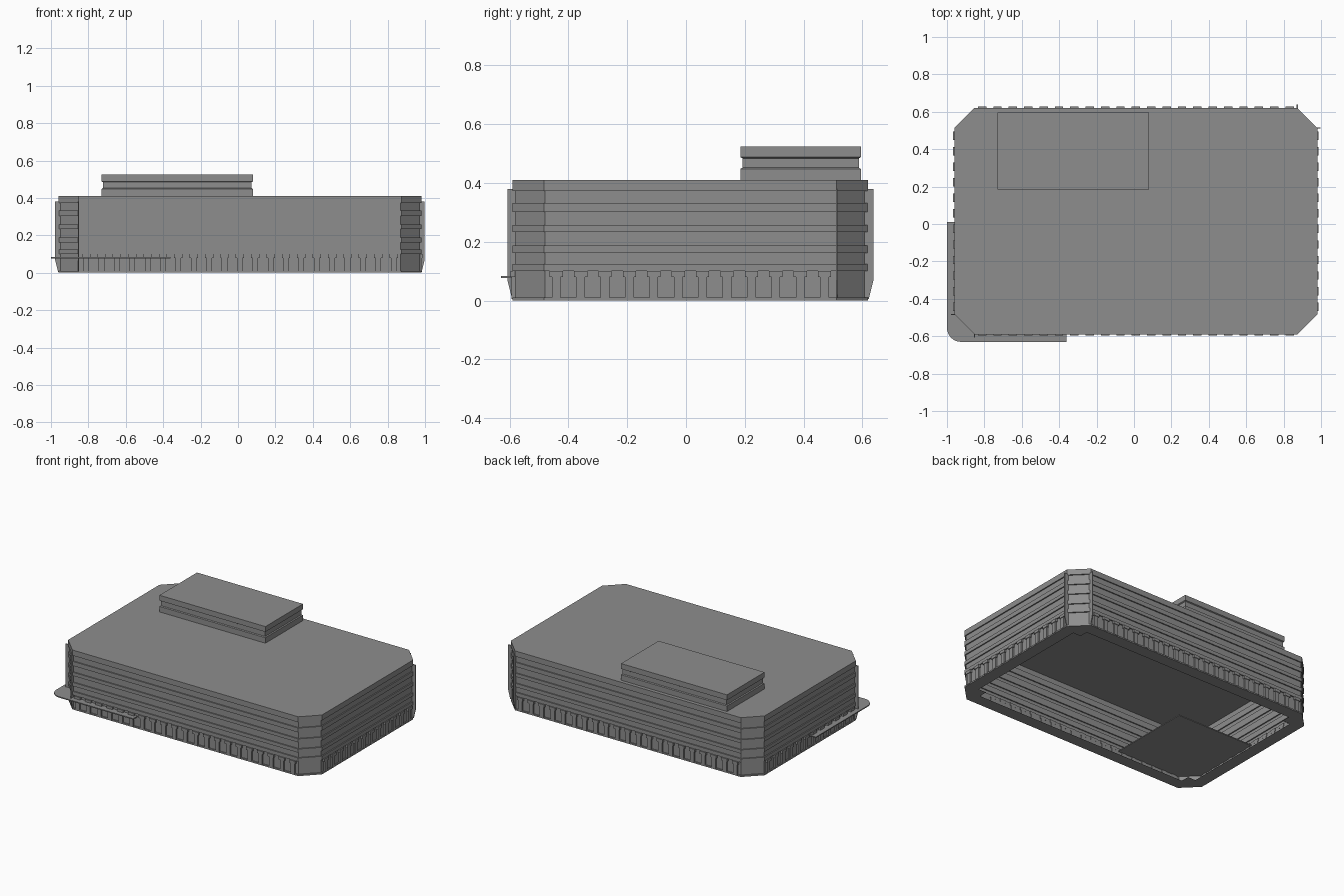
import bpy, bmesh, math
from mathutils import Vector

if "Cube" in bpy.data.objects:
    bpy.data.objects.remove(bpy.data.objects["Cube"])

# Single concrete colour
grey = bpy.data.materials.new("concrete_grey")
grey.use_nodes = True
COLOUR = (0.27, 0.27, 0.27, 1)
grey.diffuse_color = COLOUR
grey.node_tree.nodes["Principled BSDF"].inputs["Base Color"].default_value = COLOUR

# Main body extents
X0, X1, Y0, Y1 = -0.96, 0.98, -0.59, 0.62
CHAMFER = 0.107


def finish(bm, name):
    mesh = bpy.data.meshes.new(name)
    bm.to_mesh(mesh)
    bm.free()
    mesh.materials.append(grey)
    obj = bpy.data.objects.new(name, mesh)
    bpy.context.collection.objects.link(obj)
    return obj


def octagon(inset):
    """Chamfered rectangle, counter-clockwise."""
    a, b, c, d = X0 + inset, X1 - inset, Y0 + inset, Y1 - inset
    k = CHAMFER - 0.586 * inset
    return [(a + k, c), (b - k, c), (b, c + k), (b, d - k),
            (b - k, d), (a + k, d), (a, d - k), (a, c + k)]


def rectangle(x0, x1, y0, y1):
    return lambda i: [(x0 + i, y0 + i), (x1 - i, y0 + i), (x1 - i, y1 - i), (x0 + i, y1 - i)]


def loft(name, outline, profile, bottom=False):
    """Stack outlines following (height, inset) steps and cap the top."""
    bm = bmesh.new()
    rings = [[bm.verts.new((x, y, z)) for x, y in outline(i)] for z, i in profile]
    n = len(rings[0])
    for lo, hi in zip(rings, rings[1:]):
        for i in range(n):
            j = (i + 1) % n
            bm.faces.new((lo[i], lo[j], hi[j], hi[i]))
    bm.faces.new(rings[-1])
    if bottom:
        bm.faces.new(rings[0][::-1])
    return finish(bm, name)


def prism(bm, points, offset):
    """Extrude a planar polygon by an offset vector."""
    face = bm.faces.new([bm.verts.new(p) for p in points])
    new = bmesh.ops.extrude_face_region(bm, geom=[face], use_keep_orig=True)["geom"]
    bmesh.ops.translate(bm, vec=offset, verts=[v for v in new if isinstance(v, bmesh.types.BMVert)])


# Hollow office block: recessed ground floor, then alternating window bands and fascias
REC = 0.008
profile = [(0, 0), (0.01, 0), (0.01, REC), (0.1, REC), (0.1, 0)]
for low, high in ((0.125, 0.162), (0.187, 0.233), (0.257, 0.302), (0.332, 0.372)):
    profile += [(low, 0), (low, REC), (high, REC), (high, 0)]
profile.append((0.41, 0))
loft("office_block", octagon, profile)

# Rooftop plant room with a recessed waist
loft("plant_room", rectangle(-0.73, 0.08, 0.185, 0.595),
     [(0.405, 0), (0.448, 0), (0.452, 0.007), (0.484, 0.007), (0.488, 0), (0.525, 0)], True)

# Base ring under the walls, with stepped inner corners
bm = bmesh.new()
W, S = 0.085, 0.06
a, b, c, d = X0 + W, X1 - W, Y0 + W, Y1 - W
inner = [(a + S, c), (b - S, c), (b - S, c + S), (b, c + S), (b, d - S), (b - S, d - S),
         (b - S, d), (a + S, d), (a + S, d - S), (a, d - S), (a, c + S), (a + S, c + S)]
edges = []
for loop in (octagon(0), inner):
    vs = [bm.verts.new((x, y, 0)) for x, y in loop]
    edges += [bm.edges.new((vs[i - 1], vs[i])) for i in range(len(vs))]
bmesh.ops.triangle_fill(bm, edges=edges, use_beauty=True, normal=(0, 0, -1))
for f in bm.faces:
    f.normal_update()
    if f.normal.z > 0:
        f.normal_flip()
finish(bm, "base_ring")

# Entrance canopy wrapping one corner, rounded at its outer tip
bm = bmesh.new()
R = 0.075
arc = [math.pi + math.pi / 2 * i / 8 for i in range(9)]
pts = [(-1 + R + R * math.cos(t), -0.63 + R + R * math.sin(t), 0.076) for t in arc]
pts += [(-0.36, -0.63, 0.076), (-0.36, 0.01, 0.076), (-1, 0.01, 0.076)]
prism(bm, pts, (0, 0, 0.007))
bmesh.ops.recalc_face_normals(bm, faces=bm.faces)
finish(bm, "entrance_canopy")


def wall_box(bm, centre, along, out, width, z0, z1, depth):
    """Box standing on a wall, from behind the recess to a given projection."""
    base = centre - out * 0.012 - along * width / 2
    pts = [base, base + along * width, base + along * width + out * (depth + 0.012),
           base + out * (depth + 0.012)]
    prism(bm, [p + Vector((0, 0, z0)) for p in pts], (0, 0, z1 - z0))


# Ground floor piers with wider caps along the four long walls
bm = bmesh.new()
corners = octagon(0)
PITCH = 0.082
for k in range(0, 8, 2):
    start, end = (Vector((*corners[(k + i) % 8], 0)) for i in (0, 1))
    along = (end - start).normalized()
    out = Vector((along.y, -along.x, 0))
    count = round((end - start).length / PITCH)
    step = (end - start).length / count
    for i in range(count):
        centre = start + along * step * (i + 0.5)
        wall_box(bm, centre, along, out, 0.03, 0.005, 0.08, 0.003)
        wall_box(bm, centre, along, out, 0.045, 0.08, 0.1, 0.007)
bmesh.ops.recalc_face_normals(bm, faces=bm.faces)
finish(bm, "ground_floor_piers")

# Tall thin fins on two opposite chamfered corners, tapered at the foot
bm = bmesh.new()
fin_profile = [(-0.012, 0.01), (0.003, 0.01), (0.018, 0.07), (0.018, 0.38), (-0.012, 0.38)]
T = 0.006
for index, out in ((3, (1, 0, 0)), (4, (0, 1, 0)), (7, (-1, 0, 0)), (0, (0, -1, 0))):
    out = Vector(out)
    along = Vector((-out.y, out.x, 0))
    corner = Vector((*corners[index], 0)) - along * T / 2
    prism(bm, [corner + out * o + Vector((0, 0, z)) for o, z in fin_profile], along * T)
bmesh.ops.recalc_face_normals(bm, faces=bm.faces)
finish(bm, "corner_fins")
